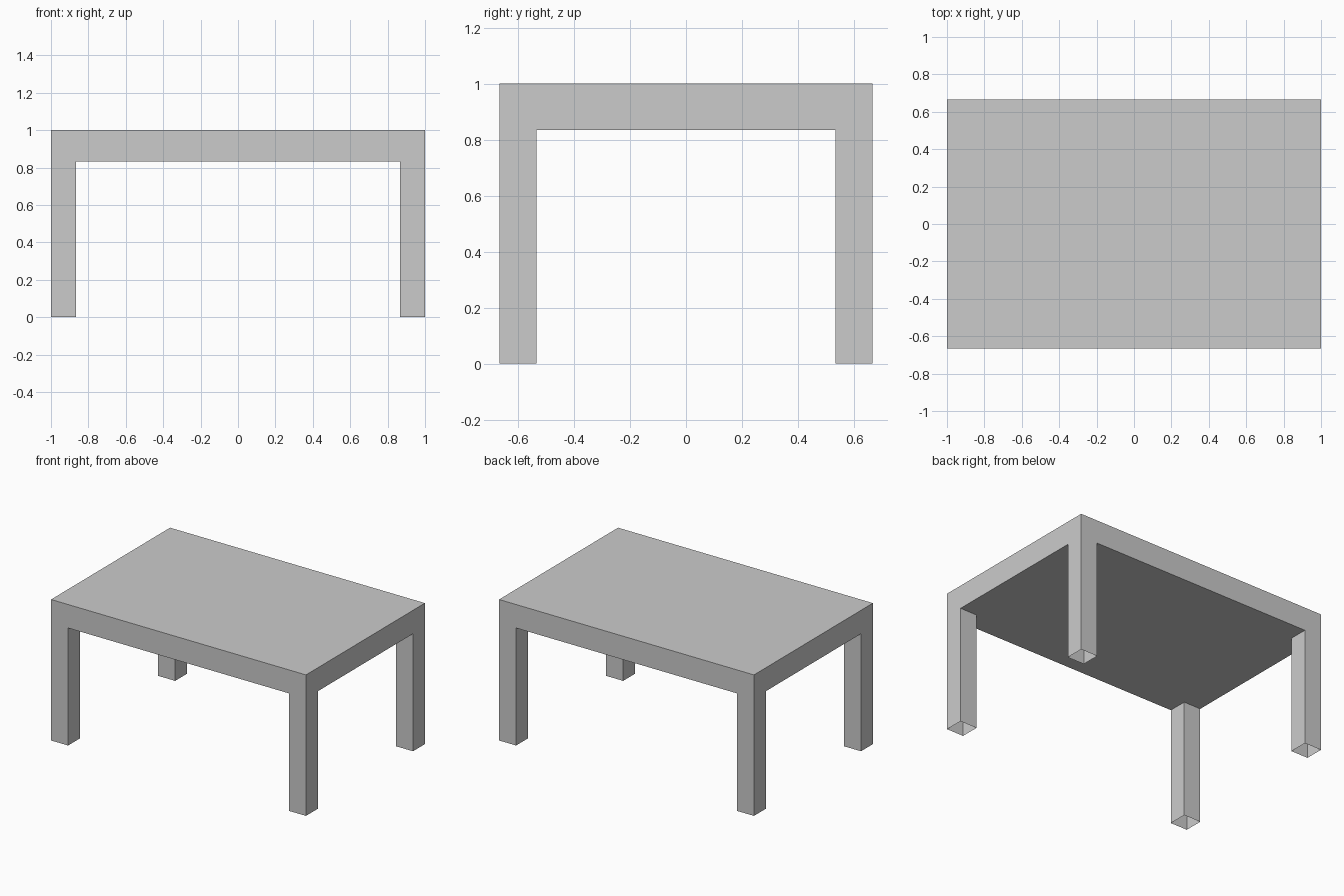
import bpy
import bmesh

if "Cube" in bpy.data.objects:
    bpy.data.objects.remove(bpy.data.objects["Cube"])

HALF_X, HALF_Y = 1.0, 2 / 3
LEG = 2 / 15            # square leg width
TOP, UNDER = 1.0, 5 / 6  # table top surface and underside heights

bm = bmesh.new()

# Table top: 3 x 3 grid whose corner cells match the leg sections
bmesh.ops.create_grid(bm, x_segments=3, y_segments=3, size=1)
for v in bm.verts:
    for axis, half in ((0, HALF_X), (1, HALF_Y)):
        sign = 1 if v.co[axis] > 0 else -1
        v.co[axis] = sign * (half if abs(v.co[axis]) > 0.5 else half - LEG)
    v.co.z = TOP

# Thick slab: pull a copy of the sheet down to the underside
slab = bmesh.ops.extrude_face_region(bm, geom=bm.faces[:], use_keep_orig=True)["geom"]
for v in slab:
    if isinstance(v, bmesh.types.BMVert):
        v.co.z = UNDER

# Legs: draw the four underside corner cells down as tubes open at the foot
corners = []
for f in bm.faces:
    c = f.calc_center_median()
    if c.z < UNDER + 0.01 and abs(c.x) > HALF_X - LEG and abs(c.y) > HALF_Y - LEG:
        corners.append(f)
rims = list({e for f in corners for e in f.edges})
bmesh.ops.delete(bm, geom=corners, context='FACES_ONLY')
legs = bmesh.ops.extrude_edge_only(bm, edges=rims)["geom"]
for v in legs:
    if isinstance(v, bmesh.types.BMVert):
        v.co.z = 0

bmesh.ops.recalc_face_normals(bm, faces=bm.faces[:])
mesh = bpy.data.meshes.new("table")
bm.to_mesh(mesh)
bm.free()
bpy.context.collection.objects.link(bpy.data.objects.new("table", mesh))
